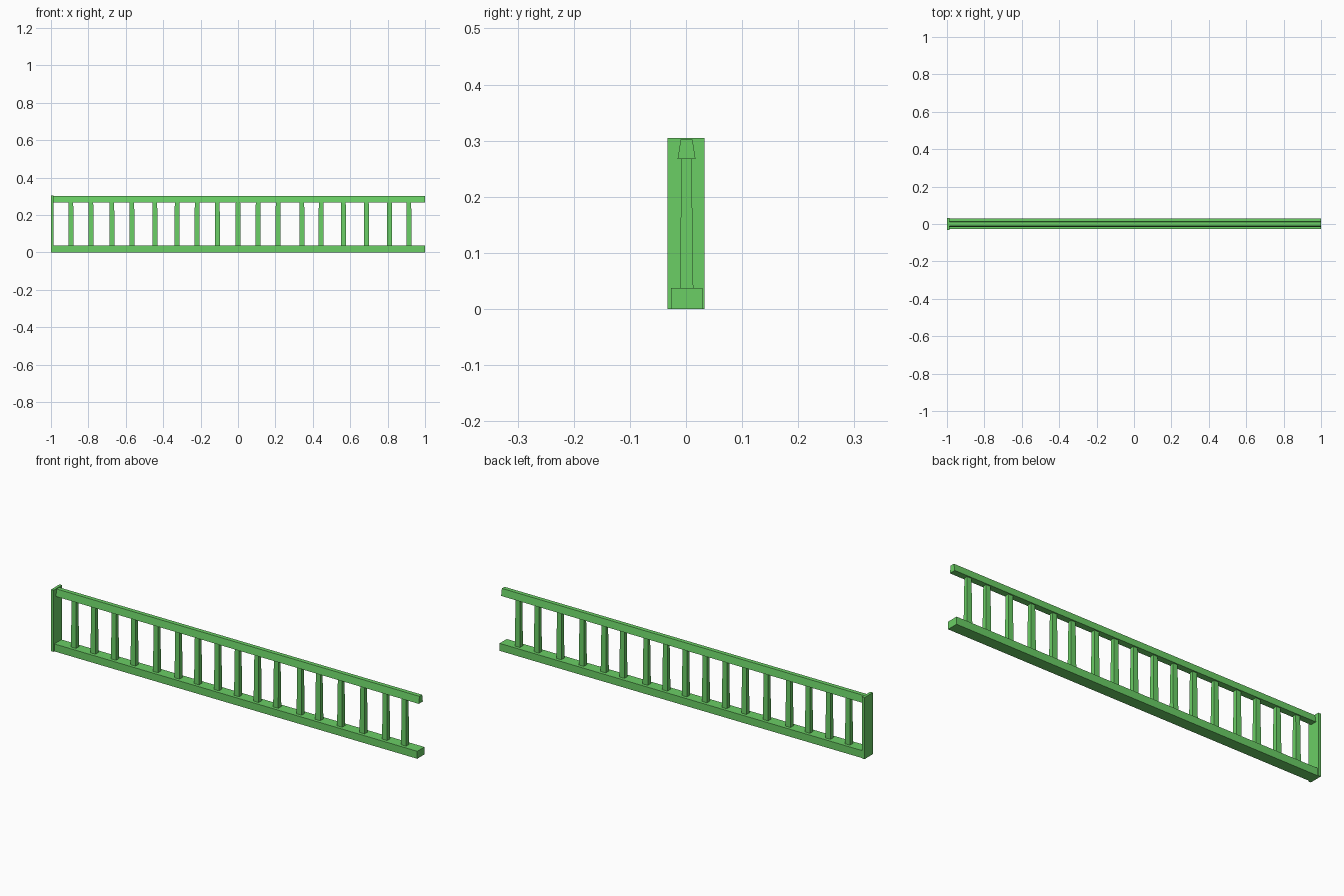
import bpy
import bmesh

cube = bpy.data.objects.get("Cube")
if cube:
    bpy.data.objects.remove(cube, do_unlink=True)

# Single painted finish
green = bpy.data.materials.new("leaf green")
green.use_nodes = True
colour = (0.145, 0.62, 0.13, 1)
green.diffuse_color = colour
green.node_tree.nodes["Principled BSDF"].inputs["Base Color"].default_value = colour

MID_Y = 0.001


def tapered_box(name, lower, upper, z0, z1):
    """Box between two (x0, x1, y0, y1) rectangles at heights z0 and z1."""
    bm = bmesh.new()
    rings = []
    for (x0, x1, y0, y1), z in ((lower, z0), (upper, z1)):
        corners = ((x0, y0), (x1, y0), (x1, y1), (x0, y1))
        rings.append([bm.verts.new((x, y, z)) for x, y in corners])
    bottom, top = rings
    bm.faces.new(bottom[::-1])
    bm.faces.new(top)
    for i in range(4):
        j = (i + 1) % 4
        bm.faces.new((bottom[i], bottom[j], top[j], top[i]))
    mesh = bpy.data.meshes.new(name)
    bm.to_mesh(mesh)
    bm.free()
    mesh.materials.append(green)
    obj = bpy.data.objects.new(name, mesh)
    bpy.context.collection.objects.link(obj)
    return obj


def rect(x0, x1, half_y, y=MID_Y):
    return (x0, x1, y - half_y, y + half_y)


# Wall plate at one end
plate = rect(-1, -0.986, 0.033, 0)
tapered_box("end_plate", plate, plate, 0, 0.305)

# Rails: square base and bevelled handrail
base = rect(-0.986, 1, 0.028)
tapered_box("bottom_rail", base, base, 0, 0.037)
tapered_box("handrail", rect(-0.986, 1, 0.016), rect(-0.986, 1, 0.0105), 0.267, 0.302)

# Unevenly spaced tapered balusters
positions = (-0.893, -0.786, -0.674, -0.567, -0.444, -0.326, -0.219, -0.11, 0.0,
             0.107, 0.214, 0.342, 0.444, 0.564, 0.687, 0.81, 0.914)
for number, x in enumerate(positions, 1):
    tapered_box(f"baluster_{number}", rect(x - 0.014, x + 0.014, 0.012),
                rect(x - 0.012, x + 0.012, 0.009), 0.037, 0.267)
